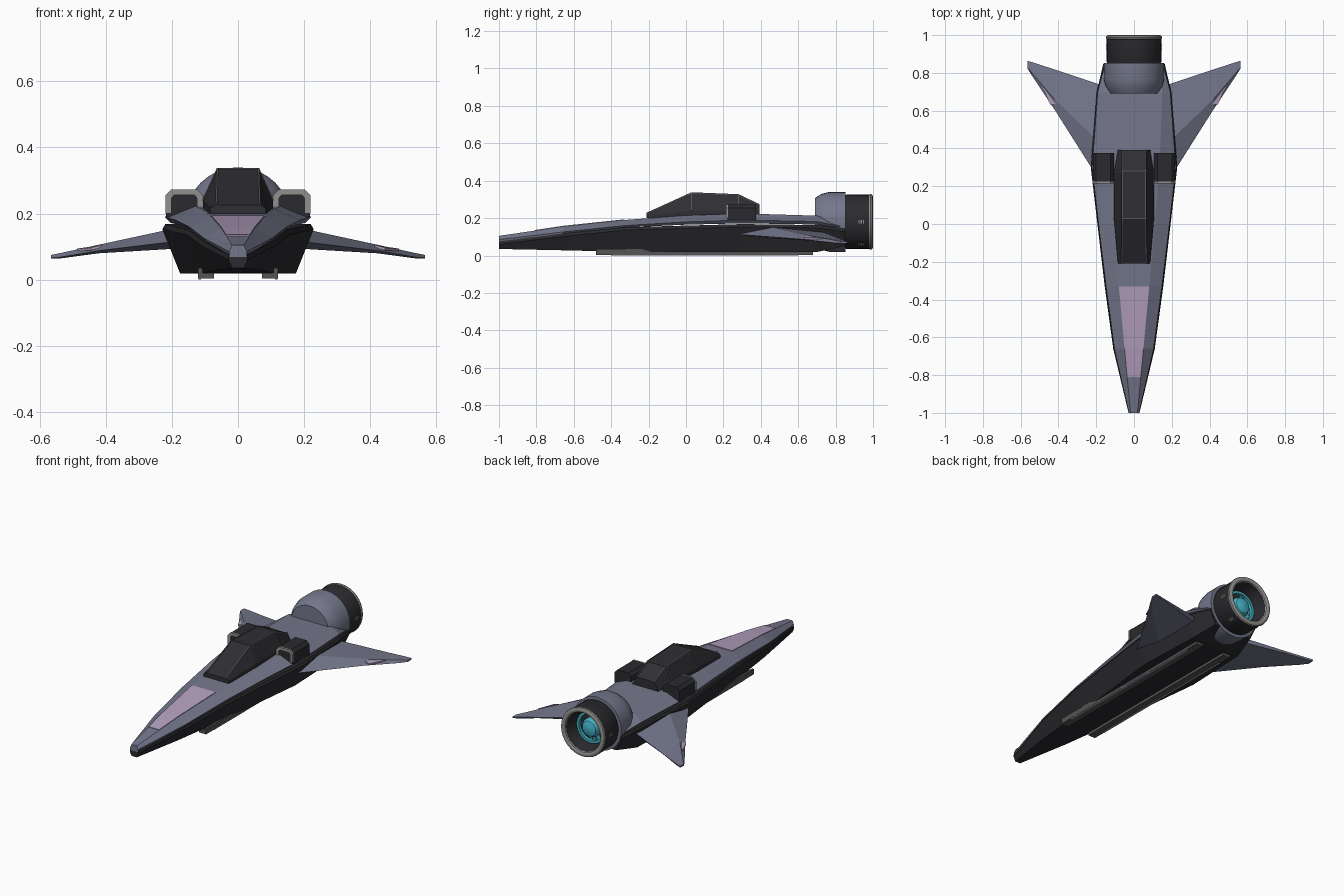
import bpy, bmesh, math
from mathutils import Vector

if "Cube" in bpy.data.objects:
    bpy.data.objects.remove(bpy.data.objects["Cube"])


def mat(name, r, g, b):
    m = bpy.data.materials.new(name)
    m.diffuse_color = (r, g, b, 1)
    m.use_nodes = True
    m.node_tree.nodes["Principled BSDF"].inputs["Base Color"].default_value = m.diffuse_color
    return m


HULL = mat("slate_blue", 0.175, 0.185, 0.26)
DARK = mat("charcoal", 0.024, 0.024, 0.029)
GLASS = mat("dark_glass", 0.028, 0.028, 0.034)
PINK = mat("mauve", 0.45, 0.35, 0.51)
METAL = mat("light_metal", 0.28, 0.28, 0.27)
TRIM = mat("dark_metal", 0.09, 0.09, 0.09)
GLOW = mat("cyan_glow", 0.06, 0.45, 0.58)
EZ = 0.18  # engine axis height


def finish(name, bm, m, smooth=False):
    bmesh.ops.recalc_face_normals(bm, faces=bm.faces[:])
    me = bpy.data.meshes.new(name)
    bm.to_mesh(me)
    bm.free()
    me.materials.append(m)
    ob = bpy.data.objects.new(name, me)
    bpy.context.collection.objects.link(ob)
    if smooth:
        bpy.ops.object.select_all(action='DESELECT')
        ob.select_set(True)
        bpy.context.view_layer.objects.active = ob
        bpy.ops.object.shade_smooth_by_angle(angle=math.radians(35))
    return ob


def loft(name, rings, m, caps=True, smooth=False):
    """Skin a list of closed cross-sections."""
    bm = bmesh.new()
    vs = [[bm.verts.new(p) for p in r] for r in rings]
    n = len(vs[0])
    for a, b in zip(vs, vs[1:]):
        for i in range(n):
            bm.faces.new((a[i], a[(i + 1) % n], b[(i + 1) % n], b[i]))
    if caps:
        bm.faces.new(vs[0])
        bm.faces.new(vs[-1])
    return finish(name, bm, m, smooth)


def half_ring(y, half):
    """Mirror a right-hand half profile (x, z) into a closed section at y."""
    return [(x, y, z) for x, z in half] + [(-x, y, z) for x, z in reversed(half)]


def lathe(name, prof, m, caps=True, n=32):
    rings = [[(r * math.cos(2 * math.pi * i / n), y, EZ + r * math.sin(2 * math.pi * i / n))
              for i in range(n)] for r, y in prof]
    return loft(name, rings, m, caps, True)


def box(name, x0, x1, y0, y1, z0, z1, m, c=0.0):
    """Box along y, with optional chamfer c on its top edges."""
    sec = [(x0, z0), (x1, z0), (x1, z1 - c), (x1 - c, z1), (x0 + c, z1), (x0, z1 - c)] if c else \
          [(x0, z0), (x1, z0), (x1, z1), (x0, z1)]
    return loft(name, [[(x, y, z) for x, z in sec] for y in (y0, y1)], m)


def bar(name, a, b, r, m):
    """Thin square rod between two points."""
    a, b = Vector(a), Vector(b)
    d = (b - a).normalized()
    u = d.cross(Vector((0, 0, 1)) if abs(d.z) < 0.9 else Vector((1, 0, 0))).normalized() * r
    v = d.cross(u)
    return loft(name, [[p + u + v, p - u + v, p - u - v, p + u - v] for p in (a, b)] and
                [[tuple(p + s * u + t * v) for s, t in ((1, 1), (-1, 1), (-1, -1), (1, -1))] for p in (a, b)], m)


# upper hull: y, edge half width, lip z, edge z, deck half width, deck z
upper = [(-1, .027, .068, .085, .018, .105), (-.66, .104, .115, .126, .05, .155),
         (-.33, .148, .150, .160, .082, .190), (0, .188, .165, .180, .11, .214),
         (.3, .222, .172, .190, .135, .225), (.7, .192, .166, .182, .15, .213),
         (.85, .152, .14, .150, .125, .165)]
loft("upper_hull", [half_ring(y, [(w * .92, l), (w, e), (d, t)]) for y, w, l, e, d, t in upper], HULL)

# lower hull: y, rim half width, rim z, keel half width, keel z
lower = [(-1, .029, .072, .018, .035), (-.66, .110, .114, .07, .028), (-.33, .155, .148, .105, .02),
         (.3, .229, .165, .175, .019), (.7, .197, .16, .16, .019), (.85, .162, .14, .125, .05)]
loft("lower_hull", [half_ring(y, [(kw, kz), (w, z - .012), (w * .96, z + .003)])
                    for y, w, z, kw, kz in lower], DARK)

# painted nose panel lying on the deck
loft("nose_panel", [[(-w, y, z), (w, y, z), (w, y, z + .004), (-w, y, z + .004)]
                    for y, w, z in ((-.81, .036, .132), (-.66, .05, .1545), (-.33, .080, .1895))], PINK)

# canopy: y, base half width, top half width, top z
can = [(-.21, .085, .066, .226), (.03, .106, .062, .335), (.28, .104, .062, .325), (.392, .086, .06, .272)]
loft("canopy", [half_ring(y, [(b, .20), (b, .215 + (t - .215) * .2), (w, t)]) for y, b, w, t in can], GLASS)
for s in (-1, 1):
    for i, (p, q) in enumerate(zip(can, can[1:])):
        bar(f"canopy_rail_{s}_{i}", (s * p[2], p[0], p[3]), (s * q[2], q[0], q[3]), .003, TRIM)
        if i:
            bar(f"canopy_rib_{s}_{i}", (s * p[2], p[0], p[3]),
                (s * p[1], p[0], .215 + (p[3] - .215) * .2), .003, TRIM)
for i in (1, 2):
    bar(f"canopy_crossbar_{i}", (-can[i][2], can[i][0], can[i][3]), (can[i][2], can[i][0], can[i][3]), .003, TRIM)

for s, side in ((-1, "left"), (1, "right")):
    # intake pod with an arched metal frame on its mouth
    def X(a, b):
        return (a, b) if s > 0 else (-b, -a)
    box("intake_" + side, *X(.107, .218), .222, .375, .19, .272, DARK, .018)
    outer = [(.106, .2), (.106, .255), (.124, .273), (.201, .273), (.219, .255), (.219, .2)]
    inner = [(.124, .2), (.124, .247), (.132, .256), (.193, .256), (.201, .247), (.201, .2)]
    bm = bmesh.new()
    grid = [[bm.verts.new((s * x, y, z)) for x, z in pr]
            for pr, y in ((outer, .214), (inner, .214), (inner, .224), (outer, .224))]
    for k in range(4):
        a, b = grid[k], grid[(k + 1) % 4]
        for i in range(5):
            bm.faces.new((a[i], a[i + 1], b[i + 1], b[i]))
    for i in (0, 5):
        bm.faces.new([g[i] for g in grid])
    finish("intake_frame_" + side, bm, METAL)

    # swept wing: leading edge, top ridge, trailing edge, underside
    loft("wing_" + side, [
        [(s * .17, .21, .118), (s * .17, .42, .160), (s * .17, .735, .125), (s * .17, .72, .105), (s * .17, .42, .095)],
        [(s * .42, .605, .088), (s * .42, .66, .106), (s * .42, .818, .092), (s * .42, .81, .084), (s * .42, .66, .080)],
        [(s * .54, .785, .068), (s * .54, .80, .080), (s * .54, .857, .078), (s * .54, .855, .068), (s * .54, .80, .064)],
        [(s * .565, .825, .066), (s * .565, .83, .075), (s * .565, .864, .075), (s * .565, .862, .066), (s * .565, .83, .064)],
    ], HULL)
    # painted wing marking, on the bevel between leading edge and ridge
    tri = [(.487, .73, .090), (.444, .632, .093), (.413, .632, .101)]
    loft("wing_marking_" + side, [[(s * x, y, z + h) for x, y, z in tri] for h in (-.004, .004)], PINK)

    # landing skid rail with a coloured edge strip
    box("skid_" + side, *X(.073, .121), -.48, .68, .004, .02, TRIM)
    box("skid_flange_" + side, *X(.108, .121), -.48, .68, .01, .036, TRIM)
    box("skid_strip_" + side, *X(.112, .119), -.40, .60, 0, .006, PINK)

# engine: housing, sleeve, nozzle lip, glowing core
lathe("engine_housing", [(.128, .69), (.150, .725), (.160, .765), (.160, .852), (.14, .854)], HULL)
lathe("engine_sleeve", [(.138, .845), (.145, .858), (.145, .978), (.118, .985), (.105, .93), (.098, .90), (.02, .90)],
      DARK)
lip = [(.133 + .016 * math.cos(a), .987 + .013 * math.sin(a)) for a in [i * math.pi / 5 for i in range(11)]]
lathe("nozzle_lip", lip, METAL, caps=False)
lathe("glow_ring", [(.080, .90), (.080, .918), (.095, .918), (.095, .90)], GLOW)
lathe("glow_core", [(.056, .89), (.056, .915), (.045, .935), (.015, .945)], GLOW)

# small vent marks on the sleeve
for k, ang in enumerate((0, 180, 235, 305)):
    a = math.radians(ang)
    for j in range(3):
        y = .925 + j * .012
        t = Vector((-math.sin(a), 0, math.cos(a))) * .009
        p = Vector((.1445 * math.cos(a), y, EZ + .1445 * math.sin(a)))
        bar(f"sleeve_vent_{k}_{j}", p - t, p + t, .003, METAL)
